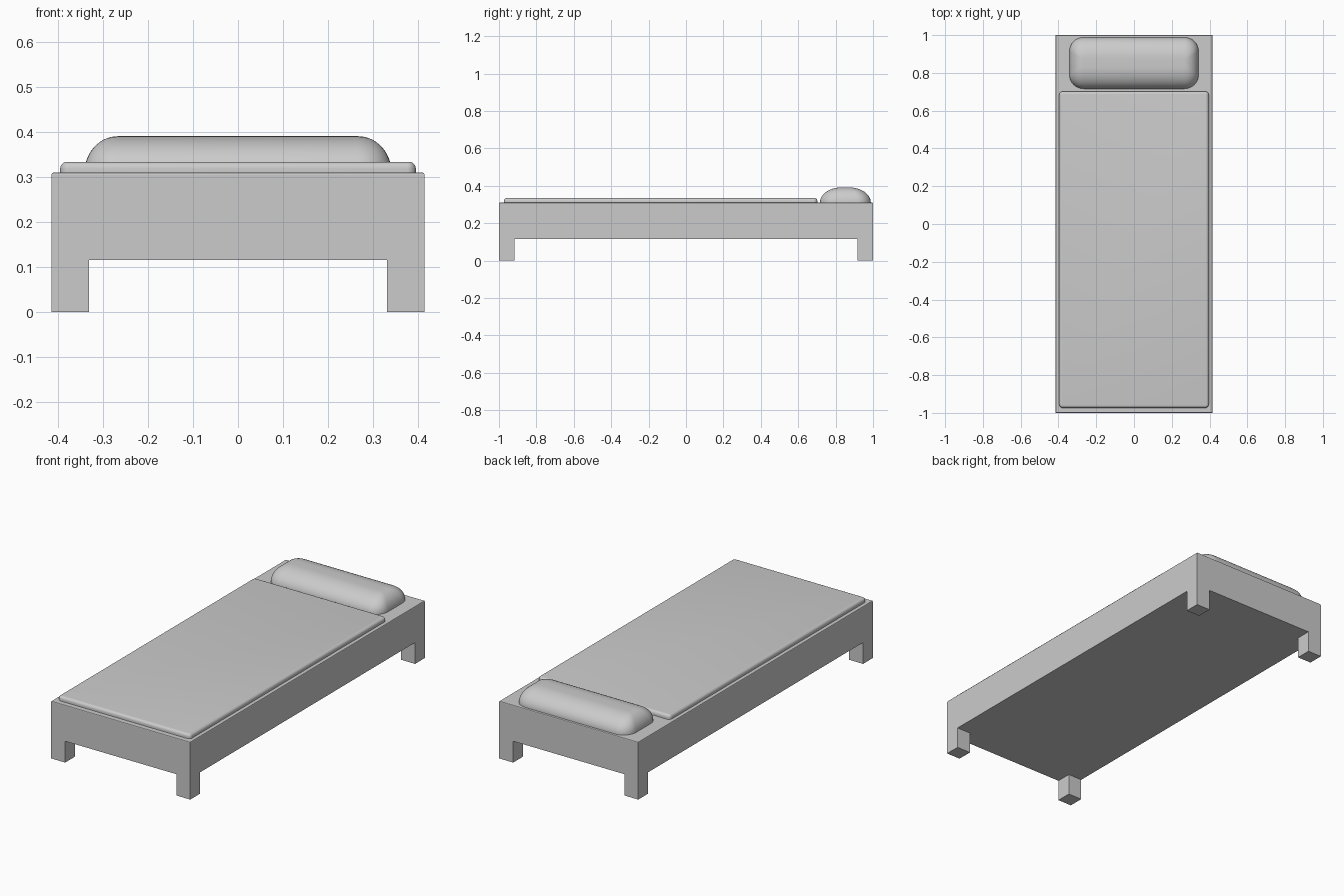
import bpy, bmesh
from math import sin, cos, pi

if "Cube" in bpy.data.objects:
    bpy.data.objects.remove(bpy.data.objects["Cube"])


def finish(bm, name, angle=0.6):
    bmesh.ops.recalc_face_normals(bm, faces=bm.faces)
    me = bpy.data.meshes.new(name)
    bm.to_mesh(me)
    bm.free()
    ob = bpy.data.objects.new(name, me)
    bpy.context.collection.objects.link(ob)
    bpy.ops.object.select_all(action='DESELECT')
    ob.select_set(True)
    bpy.context.view_layer.objects.active = ob
    bpy.ops.object.shade_smooth_by_angle(angle=angle)
    return ob


def ring(hx, hy, r, cy, z, n=8):
    """Points of a rounded rectangle."""
    pts = []
    for q, (sx, sy) in enumerate([(1, 1), (-1, 1), (-1, -1), (1, -1)]):
        for i in range(n + 1):
            a = (q + i / n) * pi / 2
            pts.append((sx * (hx - r) + r * cos(a), cy + sy * (hy - r) + r * sin(a), z))
    return pts


def cushion(name, hx, hy, cy, z0, wall, z1, ix, iy, r, steps):
    """Rounded slab: upright wall, then a curved shoulder inset by ix, iy."""
    bm = bmesh.new()
    levels = [ring(hx, hy, r, cy, z0)]
    for k in range(steps + 1):
        t = k / steps * pi / 2
        c = 1 - cos(t)
        levels.append(ring(hx - ix * c, hy - iy * c, r * (1 - 0.9 * c), cy,
                           wall + (z1 - wall) * sin(t)))
    loops = [[bm.verts.new(p) for p in lv] for lv in levels]
    n = len(loops[0])
    for a, b in zip(loops, loops[1:]):
        for i in range(n):
            j = (i + 1) % n
            bm.faces.new((a[i], a[j], b[j], b[i]))
    bm.faces.new(loops[0][::-1])
    bm.faces.new(loops[-1])
    return finish(bm, name)


# Bed frame: slab with four corner legs pulled down from its underside
W, L, LEG, UNDER, TOP = 0.415, 1.0, 0.083, 0.115, 0.31
bm = bmesh.new()
xs, ys = [-W, -W + LEG, W - LEG, W], [-L, -L + LEG, L - LEG, L]
grid = [[[bm.verts.new((x, y, z)) for y in ys] for x in xs] for z in (0, UNDER, TOP)]


def quad(*ids):
    bm.faces.new([grid[k][i][j] for k, i, j in ids])


def sides(i, j, k):
    """Four side walls of cell (i, j) between levels k and k+1."""
    loop = [(i, j), (i + 1, j), (i + 1, j + 1), (i, j + 1)]
    return [((k, *loop[a]), (k, *loop[(a + 1) % 4]),
             (k + 1, *loop[(a + 1) % 4]), (k + 1, *loop[a])) for a in range(4)]


for i in range(3):
    for j in range(3):
        leg = i != 1 and j != 1
        low = 0 if leg else 1
        for k in (low, 2):
            quad((k, i, j), (k, i + 1, j), (k, i + 1, j + 1), (k, i, j + 1))
        if leg:
            for s in sides(i, j, 0):
                quad(*s)
        outer = sides(i, j, 1)
        for idx, use in enumerate((j == 0, i == 2, j == 2, i == 0)):
            if use:
                quad(*outer[idx])
loose = [v for v in bm.verts if not v.link_faces]
bmesh.ops.delete(bm, geom=loose, context='VERTS')
bmesh.ops.recalc_face_normals(bm, faces=bm.faces)
bmesh.ops.dissolve_limit(bm, angle_limit=0.01, verts=bm.verts, edges=bm.edges)
# Softened top rim
rim = [e for e in bm.edges if all(v.co.z > TOP - 0.001 for v in e.verts)]
bmesh.ops.bevel(bm, geom=rim, offset=0.004, segments=2, profile=0.5, affect='EDGES')
finish(bm, "bed_frame", 0.3)

# Mattress and pillow resting on the frame
cushion("mattress", 0.396, 0.838, -0.136, TOP - 0.002, 0.319, 0.334, 0.015, 0.015, 0.02, 5)
cushion("pillow", 0.342, 0.136, 0.852, TOP - 0.002, TOP, 0.391, 0.075, 0.115, 0.075, 14)
